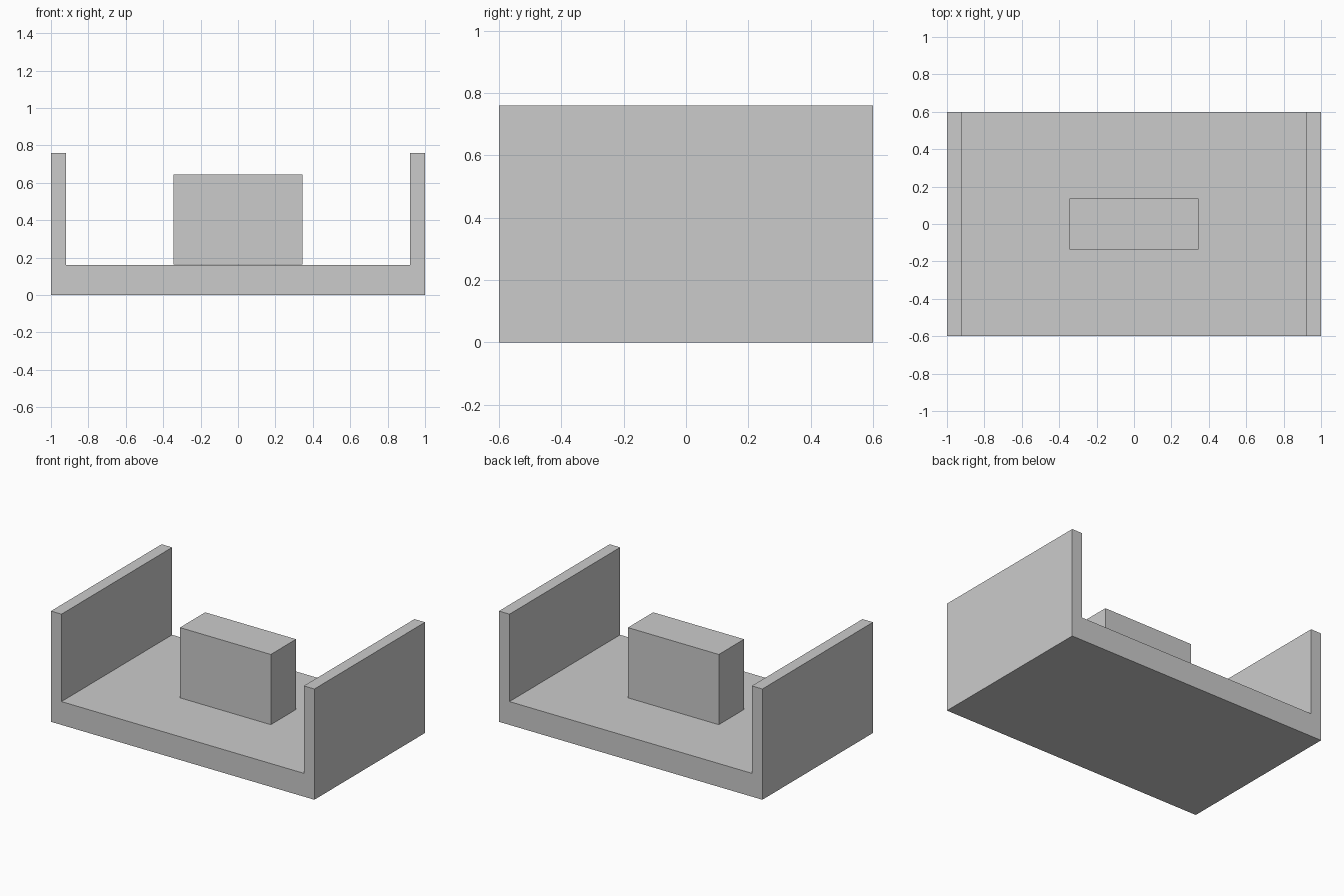
import bpy
import bmesh

if "Cube" in bpy.data.objects:
    bpy.data.objects.remove(bpy.data.objects["Cube"])


def extrude_profile(name, profile, depth):
    """Extrude an x-z outline along y, centred on y = 0."""
    bm = bmesh.new()
    face = bm.faces.new([bm.verts.new((x, -depth / 2, z)) for x, z in profile])
    geom = bmesh.ops.extrude_face_region(bm, geom=[face])["geom"]
    moved = [g for g in geom if isinstance(g, bmesh.types.BMVert)]
    bmesh.ops.translate(bm, verts=moved, vec=(0, depth, 0))
    bmesh.ops.recalc_face_normals(bm, faces=bm.faces)
    mesh = bpy.data.meshes.new(name)
    bm.to_mesh(mesh)
    bm.free()
    obj = bpy.data.objects.new(name, mesh)
    bpy.context.collection.objects.link(obj)
    return obj


# U-shaped channel: thick floor with two thin side walls, outline mirrored in x
half = [(1.0, 0.0), (1.0, 0.76), (0.92, 0.76), (0.92, 0.16)]
extrude_profile("channel_base", half + [(-x, z) for x, z in reversed(half)], 1.2)

# Central block, resting just above the floor
extrude_profile("center_block",
                [(-0.345, 0.163), (0.345, 0.163), (0.345, 0.645), (-0.345, 0.645)],
                0.274)
